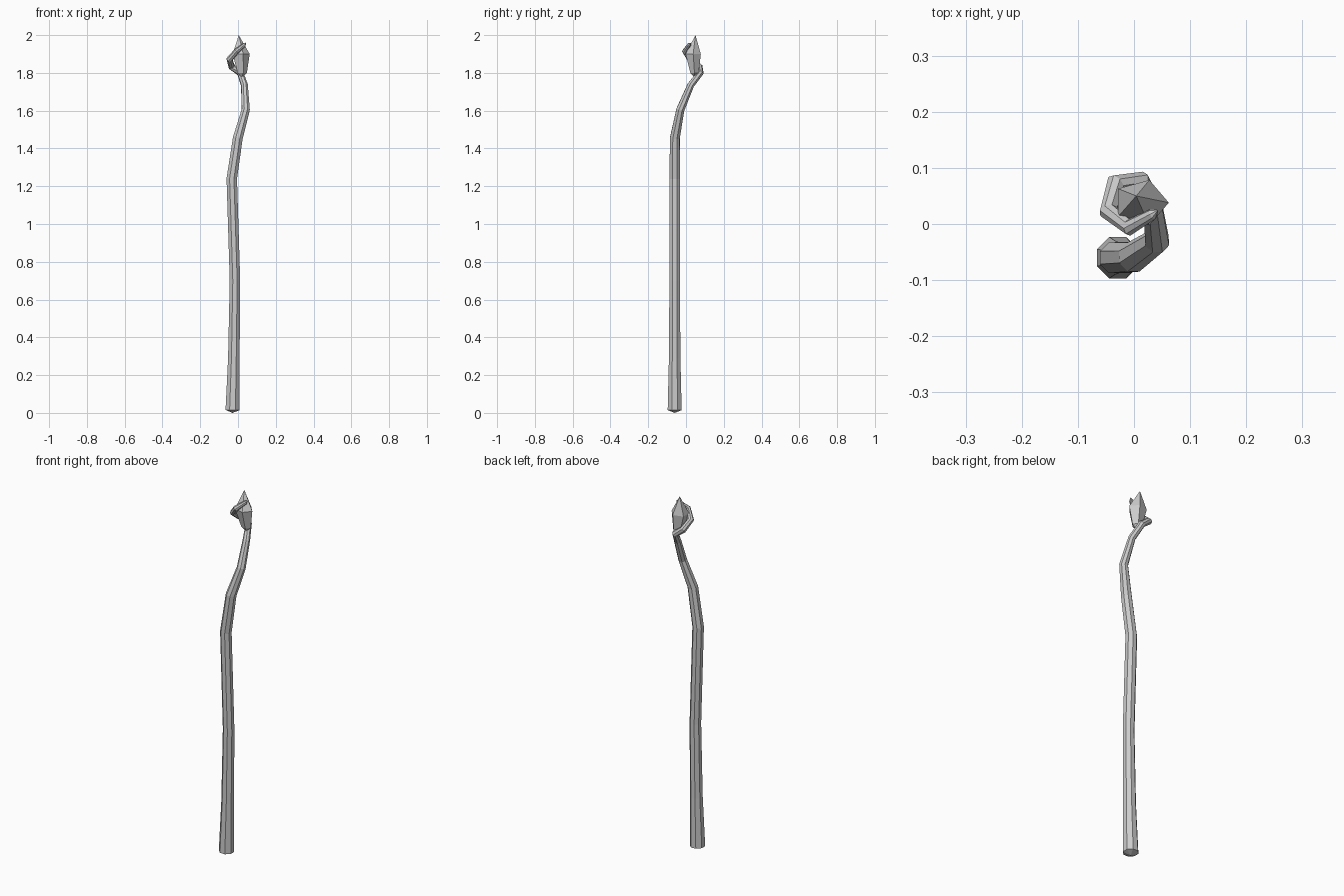
import bpy, bmesh, math
from mathutils import Vector

if "Cube" in bpy.data.objects:
    bpy.data.objects.remove(bpy.data.objects["Cube"])


def finish(name, bm):
    bmesh.ops.recalc_face_normals(bm, faces=bm.faces[:])
    me = bpy.data.meshes.new(name)
    bm.to_mesh(me)
    bm.free()
    ob = bpy.data.objects.new(name, me)
    bpy.context.collection.objects.link(ob)
    return ob


def loft(bm, rings, start, end):
    """Skin vertex rings and close both ends with a fan to a point."""
    n = len(rings[0])
    loops = [[bm.verts.new(p) for p in r] for r in rings]
    for a, b in zip(loops, loops[1:]):
        for i in range(n):
            j = (i + 1) % n
            bm.faces.new((a[i], a[j], b[j], b[i]))
    for loop, tip in ((loops[0], start), (loops[-1], end)):
        v = bm.verts.new(tip)
        for i in range(n):
            bm.faces.new((loop[i], loop[(i + 1) % n], v))


def tube_rings(path, sides):
    """Rings along a path of (x, y, z, radius), carried without twisting."""
    pts = [Vector(p[:3]) for p in path]
    side = Vector((1, 0, 0))
    rings = []
    for k, p in enumerate(pts):
        into = (p - pts[max(k - 1, 0)]).normalized()
        out = (pts[min(k + 1, len(pts) - 1)] - p).normalized()
        t = (into + out).normalized()
        side = (side - t * side.dot(t)).normalized()
        up = t.cross(side)
        r = path[k][3]
        rings.append([p + r * (side * math.cos(a) + up * math.sin(a))
                      for a in ((i + 0.5) * math.tau / sides for i in range(sides))])
    return rings


# Gnarled shaft that curls around the crystal at the top
path = [
    (-0.029, -0.060, 0.015, 0.040), (-0.022, -0.060, 0.29, 0.033),
    (-0.016, -0.060, 0.70, 0.030), (-0.033, -0.060, 1.24, 0.030),
    (-0.001, -0.059, 1.455, 0.028), (0.041, -0.030, 1.605, 0.023),
    (0.034, 0.025, 1.735, 0.019), (0.012, 0.076, 1.800, 0.018),
    (-0.033, 0.071, 1.832, 0.018), (-0.045, 0.022, 1.872, 0.017),
    (-0.008, -0.006, 1.915, 0.015), (0.034, 0.018, 1.950, 0.010),
]
bm = bmesh.new()
loft(bm, tube_rings(path, 8), (-0.029, -0.060, 0.0), (0.043, 0.025, 1.960))
finish("staff_shaft", bm)

# Faceted crystal held by the curl
def crystal_ring(cx, cy, z, r, turn):
    return [(cx + r * math.cos(a), cy + r * 0.85 * math.sin(a), z)
            for a in (turn + i * math.tau / 5 for i in range(5))]

bm = bmesh.new()
loft(bm, [crystal_ring(0.020, 0.045, 1.80, 0.027, 0.0),
          crystal_ring(0.012, 0.038, 1.90, 0.050, 0.0)],
     (0.020, 0.045, 1.775), (0.004, 0.050, 2.0))
finish("crystal", bm)
